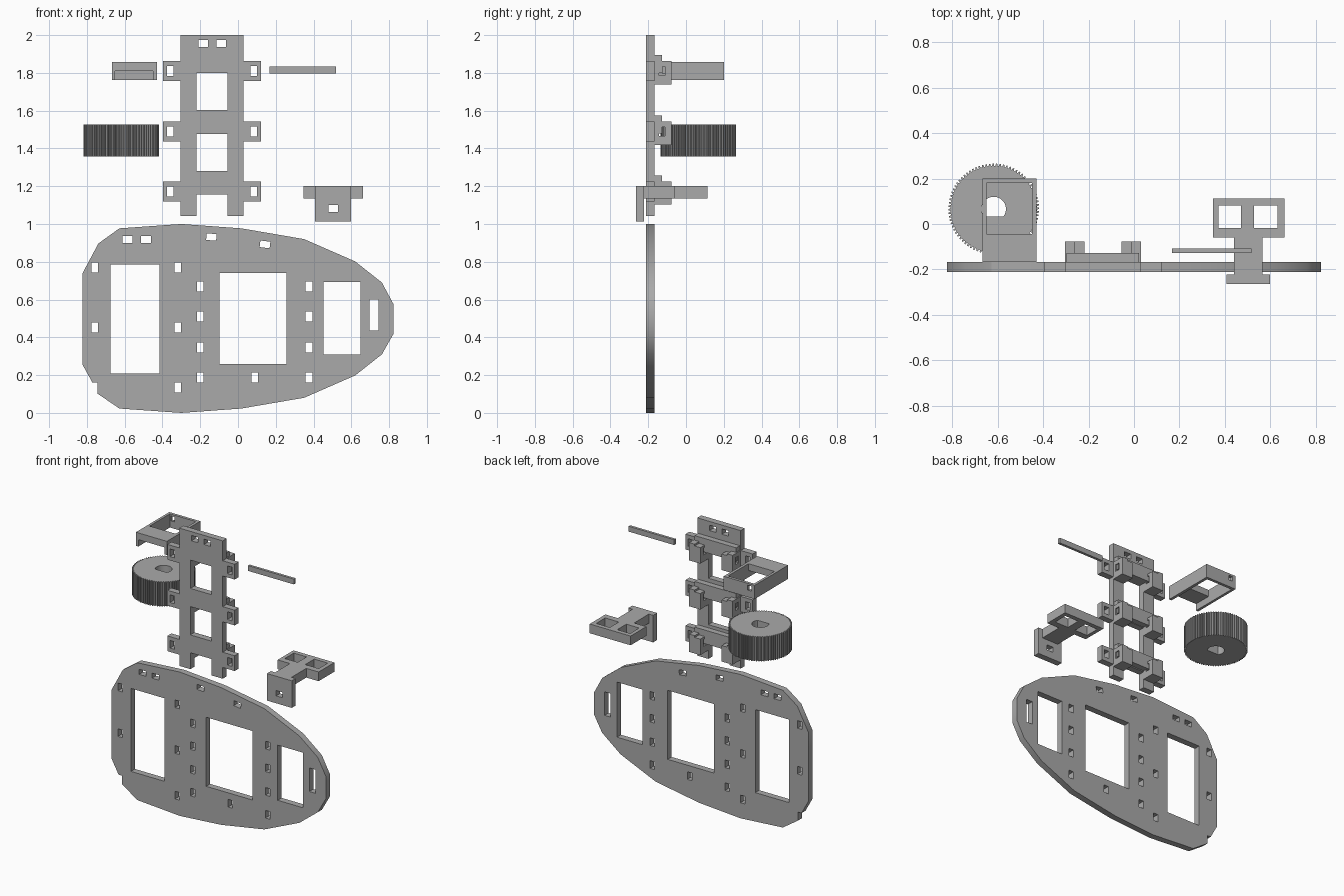
import bpy, bmesh
from math import pi, cos, sin, radians, asin
from mathutils import Matrix, Vector

if "Cube" in bpy.data.objects:
    bpy.data.objects.remove(bpy.data.objects["Cube"], do_unlink=True)

grey = bpy.data.materials.new("plain grey")
grey.use_nodes = True
grey.diffuse_color = (0.4, 0.4, 0.4, 1)
grey.node_tree.nodes["Principled BSDF"].inputs["Base Color"].default_value = grey.diffuse_color

# Profile planes: columns are the world directions of profile x, profile y and depth
PLANES = {
    "top": Matrix.Identity(3),
    "front": Matrix(((1, 0, 0), (0, 0, -1), (0, 1, 0))),
    "side": Matrix(((0, 0, 1), (1, 0, 0), (0, 1, 0))),
}
parts = []


def rect(x0, x1, y0, y1):
    return [(x0, y0), (x1, y0), (x1, y1), (x0, y1)]


def slot(cx, cy, w=0.035, h=0.053, tilt=0):
    c, s = cos(radians(tilt)), sin(radians(tilt))
    return [(cx + x * c - y * s, cy + x * s + y * c)
            for x, y in rect(-w / 2, w / 2, -h / 2, h / 2)]


def panel(name, plane, lo, hi, outline, holes=()):
    """Extrude an outline with holes between lo and hi along the plane's axis."""
    curve = bpy.data.curves.new(name, "CURVE")
    curve.dimensions = "2D"
    curve.fill_mode = "BOTH"
    curve.extrude = (hi - lo) / 2
    for loop in [outline, *holes]:
        spline = curve.splines.new("POLY")
        spline.points.add(len(loop) - 1)
        for point, (x, y) in zip(spline.points, loop):
            point.co = (x, y, 0, 1)
        spline.use_cyclic_u = True
    temp = bpy.data.objects.new(name + "_profile", curve)
    mesh = bpy.data.meshes.new_from_object(temp)
    bpy.data.objects.remove(temp)
    bpy.data.curves.remove(curve)

    # Weld caps to walls and turn the profile into its plane
    mid = (lo + hi) / 2
    depth = Vector((0, 0, -mid if plane == "front" else mid))
    turn = PLANES[plane].to_4x4() @ Matrix.Translation(depth)
    bm = bmesh.new()
    bm.from_mesh(mesh)
    bmesh.ops.remove_doubles(bm, verts=bm.verts, dist=0.0002)
    bmesh.ops.transform(bm, matrix=turn, verts=bm.verts)
    bmesh.ops.recalc_face_normals(bm, faces=bm.faces)
    bm.to_mesh(mesh)
    bm.free()
    mesh.materials.clear()
    mesh.materials.append(grey)
    mesh.name = name
    obj = bpy.data.objects.new(name, mesh)
    bpy.context.collection.objects.link(obj)
    parts.append(obj)
    return obj


PLATE = (-0.211, -0.167)

# Large rounded base plate
base = [(-.824, .738), (-.739, .897), (-.628, .977), (-.3, 1), (.017, .977),
        (.35, .92), (.62, .802), (.762, .69), (.824, .574), (.824, .42),
        (.762, .31), (.62, .198), (.35, .08), (.017, .023), (-.3, 0),
        (-.628, .023), (-.745, .103), (-.745, .161), (-.771, .161), (-.824, .257)]
windows = [rect(-.676, -.416, .209, .786), rect(-.097, .258, .26, .74),
           rect(.453, .648, .31, .693), rect(.696, .744, .436, .6)]
slots = [slot(x, z) for x in (-.758, -.319) for z in (.77, .452)]
slots += [slot(x, z) for x in (-.2, .376) for z in (.669, .511, .347, .188)]
slots += [slot(-.319, .135), slot(.089, .188)]
slots += [slot(x, z, .053, .035, tilt) for x, z, tilt in
          ((-.586, .918, 0), (-.486, .918, 0), (-.141, .931, -4), (.143, .892, -7))]
panel("base_plate", "front", *PLATE, base, windows + slots)

# Ladder-shaped spine with side tabs
CX = -0.137
TABS = (1.809, 1.49, 1.173)
half = [(.167, 2)]
for z in TABS:
    half += [(.167, z + .053), (.259, z + .053), (.259, z - .053), (.167, z - .053)]
half += [(.167, 1.042), (.082, 1.042), (.082, 1.156)]
spine = [(CX + x, z) for x, z in half] + [(CX - x, z) for x, z in reversed(half)]
cuts = [rect(CX - .082, CX + .082, z, z + .197) for z in (1.603, 1.28)]
cuts += [slot(CX + s * .221, z) for s in (-1, 1) for z in TABS]
cuts += [slot(CX + s * .048, 1.955, .05, .037) for s in (-1, 1)]
panel("spine", "front", *PLATE, spine, cuts)

# Crossbars and pierced lugs behind each pair of tabs
for n, z in enumerate(TABS, 1):
    panel(f"crossbar_{n}", "front", PLATE[1], -.127,
          rect(CX - .16, CX + .16, z - .01, z + .085))
    for side, s in (("left", 1), ("right", -1)):
        for label, a, b, top in (("outer", .125, .167, .053), ("inner", .082, .125, .04)):
            lo, hi = sorted((CX + s * a, CX + s * b))
            panel(f"{side}_{label}_lug_{n}", "side", lo, hi,
                  rect(PLATE[1], -.078, z - .071, z + top),
                  [slot(-.128, z, .032, .048)])

# Slim loose rod
panel("rod", "top", 1.796, 1.833, rect(.167, .518, -.127, -.109))

# Toothed wheel with a D-shaped bore
GX, GY, TEETH = -.618, .066, 80
rim = []
for i in range(TEETH):
    for step, r in ((0, .2), (.35, .2), (.5, .19), (.85, .19)):
        a = 2 * pi * (i + step) / TEETH
        rim.append((GX + r * cos(a), GY + r * sin(a)))
bore_r, segs = .054, 24
start = -asin(.032 / bore_r)
bore = [(GX + bore_r * cos(a), GY + bore_r * sin(a))
        for a in (start + (pi - 2 * start) * i / segs for i in range(segs + 1))]
panel("toothed_wheel", "top", 1.357, 1.526, rim, [bore])

# Open holder frame: deck, two side rails and a pierced back wall
panel("holder_deck", "top", 1.81, 1.857, rect(-.65, -.45, -.167, -.043))
for side, x0, x1 in (("right", -.668, -.65), ("left", -.45, -.43)):
    panel(f"holder_{side}_rail", "top", 1.762, 1.857, rect(x0, x1, -.167, .2))
panel("holder_back", "front", .18, .2, rect(-.65, -.45, 1.762, 1.857),
      [slot(-.628, 1.827, .03, .034)])

# T-shaped bracket with two windows and a drop plate
tee = [(.347, .113), (.662, .113), (.662, -.06), (.567, -.06), (.567, -.222),
       (.441, -.222), (.441, -.06), (.347, -.06)]
panel("bracket_arm", "top", 1.136, 1.2, tee,
      [rect(.372, .471, -.017, .082), rect(.529, .633, -.017, .082)])
panel("bracket_plate", "front", -.265, -.222, rect(.408, .599, 1.012, 1.2),
      [slot(.504, 1.082, .05, .037)])

# Smooth gentle curves, keep corners crisp
bpy.ops.object.select_all(action="DESELECT")
for obj in parts:
    obj.select_set(True)
bpy.context.view_layer.objects.active = parts[0]
bpy.ops.object.shade_smooth_by_angle(angle=radians(30))
